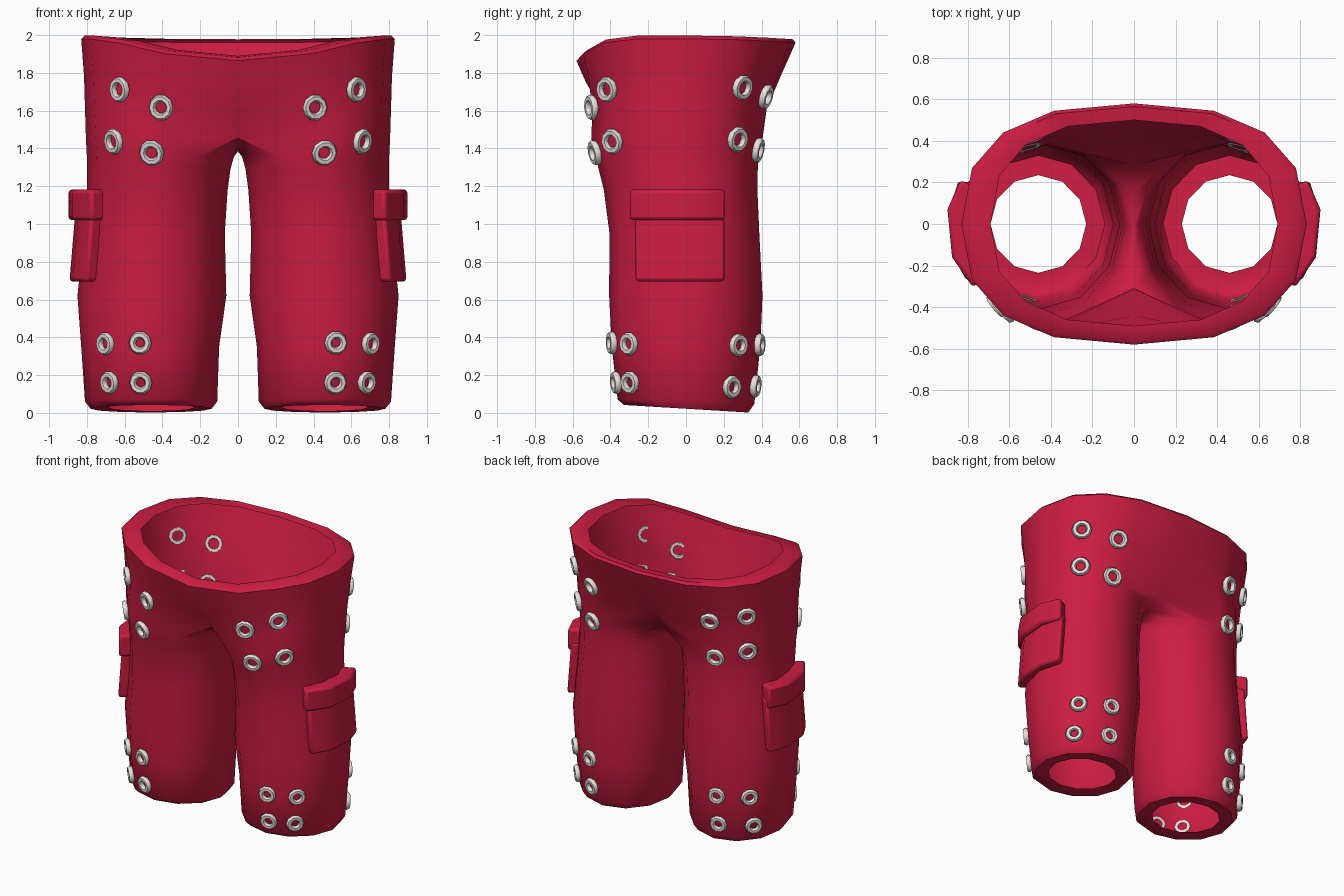
import bpy, bmesh, math
from mathutils import Vector
from mathutils.bvhtree import BVHTree

if "Cube" in bpy.data.objects:
    bpy.data.objects.remove(bpy.data.objects["Cube"])


def material(name, col):
    m = bpy.data.materials.new(name)
    m.diffuse_color = (*col, 1)
    m.use_nodes = True
    m.node_tree.nodes["Principled BSDF"].inputs["Base Color"].default_value = m.diffuse_color
    return m


RED = material("crimson cloth", (0.60, 0.012, 0.053))
SILVER = material("silver metal", (0.82, 0.77, 0.75))


def finish(bm, name, mat, angle=40, bevel=0):
    """Turn a right-half bmesh into a mirrored, smooth-shaded object."""
    bmesh.ops.recalc_face_normals(bm, faces=bm.faces[:])
    me = bpy.data.meshes.new(name)
    bm.to_mesh(me)
    bm.free()
    me.materials.append(mat)
    ob = bpy.data.objects.new(name, me)
    bpy.context.collection.objects.link(ob)
    if bevel:
        b = ob.modifiers.new("bevel", 'BEVEL')
        b.width, b.segments = bevel, 2
    m = ob.modifiers.new("mirror", 'MIRROR')
    m.merge_threshold = 0.002
    bpy.ops.object.select_all(action='DESELECT')
    ob.select_set(True)
    bpy.context.view_layer.objects.active = ob
    bpy.ops.object.shade_smooth_by_angle(angle=math.radians(angle))
    return ob


def spow(v, p):
    return math.copysign(abs(v) ** p, v)


def leg_ring(z, xin, xout, yf, yb, tilt=0.0):
    """Twelve points, ordered front-inner, outer arc, back-inner, inner side."""
    c, r = (xin + xout) / 2, (xout - xin) / 2
    pts = []
    for k in range(12):
        a = math.radians(-120 + 30 * k)
        s = math.sin(a)
        pts.append(Vector((c + r * math.cos(a), s * (yb if s > 0 else yf), z - tilt * s)))
    return pts


def torso_ring(z, a, yf, yb, front=None, back=None, dip=0.0, p=0.8):
    """Nine points of a half ellipse from front centre to back centre."""
    pts = []
    for k in range(9):
        t = math.radians(-90 + 22.5 * k)
        s, c = spow(math.sin(t), p), spow(math.cos(t), p)
        zz = z - dip * max(0, -s) ** 6 - (0.02 * s * s if dip and s > 0 else 0)
        pts.append(Vector((a * c if 0 < k < 8 else 0, s * (yb if s > 0 else yf), zz)))
    if front:
        pts[0] = Vector(front)
    if back:
        pts[8] = Vector(back)
    return pts


# Trousers: leg rings from the turned-in hem to the thigh
rings = [leg_ring(0.03, 0.23, 0.69, 0.235, 0.235, 0.02),
         leg_ring(0.022, 0.14, 0.78, 0.33, 0.33, 0.02),
         leg_ring(0.06, 0.11, 0.81, 0.362, 0.362, 0.012),
         leg_ring(0.35, 0.10, 0.83, 0.393, 0.393),
         leg_ring(0.62, 0.062, 0.85, 0.407, 0.405),
         leg_ring(0.95, 0.07, 0.815, 0.405, 0.388),
         leg_ring(1.18, 0.055, 0.80, 0.435, 0.378),
         leg_ring(1.29, 0.04, 0.80, 0.462, 0.38),
         leg_ring(1.355, 0.022, 0.80, 0.478, 0.385)]
# Crotch ring: the inner points meet the centre plane
crotch = leg_ring(1.45, 0.03, 0.805, 0.50, 0.405)
crotch[0] = Vector((0, -0.31, 1.455))
crotch[8] = Vector((0, 0.28, 1.455))
for i, (y, z) in zip((9, 10, 11), ((0.16, 1.405), (0, 1.385), (-0.18, 1.405))):
    crotch[i] = Vector((0, y, z))
rings.append(crotch)
# Hips, waist and turned-in rim
rings += [torso_ring(1.61, 0.81, 0.53, 0.455, (0, -0.44, 1.60), (0, 0.385, 1.60)),
          torso_ring(1.78, 0.815, 0.55, 0.515, (0, -0.53, 1.75), (0, 0.50, 1.78)),
          torso_ring(1.98, 0.83, 0.58, 0.58, dip=0.115),
          torso_ring(1.998, 0.81, 0.56, 0.565, dip=0.115),
          torso_ring(1.99, 0.69, 0.49, 0.50, dip=0.10)]

bm = bmesh.new()
rows = [[bm.verts.new(p) for p in r] for r in rings]
for lo, hi in zip(rows, rows[1:]):
    closed = len(hi) == 12
    for k in range(12 if closed else 8):
        j = (k + 1) % 12
        bm.faces.new((lo[k], lo[j], hi[j], hi[k]))
bmesh.ops.recalc_face_normals(bm, faces=bm.faces[:])
bm.normal_update()
surface = BVHTree.FromBMesh(bm)
finish(bm, "trousers", RED, 50)


# Eyelets: low-poly rings snapped onto the cloth
def eyelet(bm, pos, major, minor=0.02, n=10, m=6):
    p, nor, _, _ = surface.find_nearest(Vector(pos))
    out = Vector((p.x - 0.42, p.y, 0))
    if nor.dot(out) < 0:
        nor = -nor
    q = nor.to_track_quat('Z', 'Y')
    grid = []
    for i in range(n):
        a = 2 * math.pi * i / n
        row = []
        for j in range(m):
            b = 2 * math.pi * j / m
            r = major + minor * math.cos(b)
            v = Vector((r * math.cos(a), r * math.sin(a), minor * math.sin(b) + 0.014))
            row.append(bm.verts.new(p + q @ v))
        grid.append(row)
    for i in range(n):
        for j in range(m):
            i2, j2 = (i + 1) % n, (j + 1) % m
            bm.faces.new((grid[i][j], grid[i2][j], grid[i2][j2], grid[i][j2]))


hip = [(0.645, -0.435, 1.71), (0.415, -0.52, 1.615), (0.665, -0.395, 1.435), (0.46, -0.49, 1.375),
       (0.70, 0.285, 1.725), (0.50, 0.445, 1.665), (0.69, 0.26, 1.45), (0.51, 0.385, 1.39)]
hem = [(0.52, -0.40, 0.37), (0.71, -0.31, 0.365), (0.515, -0.37, 0.16), (0.685, -0.30, 0.16),
       (0.53, 0.40, 0.36), (0.71, 0.265, 0.36), (0.53, 0.38, 0.14), (0.71, 0.22, 0.14)]
for name, places, size in (("hip_eyelets", hip, 0.05), ("hem_eyelets", hem, 0.043)):
    bm = bmesh.new()
    for p in places:
        eyelet(bm, p, size)
    finish(bm, name, SILVER, 60)


# Side pockets: curved slabs wrapping the outer thigh
def slab(name, path, levels, depth):
    bm = bmesh.new()
    rows = []
    for z, dx in levels:
        outer = [Vector((x + dx, y, z)) for x, y in path]
        inner = [p + (Vector((0.42, 0, z)) - p).normalized() * depth for p in outer]
        rows.append([bm.verts.new(p) for p in outer + inner[::-1]])
    lo, hi = rows
    n, h = len(lo), len(path)
    for k in range(n):
        j = (k + 1) % n
        bm.faces.new((lo[k], lo[j], hi[j], hi[k]))
    for r in rows:
        for k in range(h - 1):
            bm.faces.new((r[k], r[k + 1], r[n - 2 - k], r[n - 1 - k]))
    finish(bm, name, RED, 40, 0.018)


slab("pocket", [(0.785, -0.275), (0.855, -0.15), (0.872, 0.06), (0.825, 0.21)],
     [(0.695, 0.02), (1.08, -0.012)], 0.09)
slab("pocket_flap", [(0.775, -0.305), (0.875, -0.16), (0.897, 0.07), (0.835, 0.212)],
     [(1.02, 0.0), (1.182, 0.0)], 0.11)
